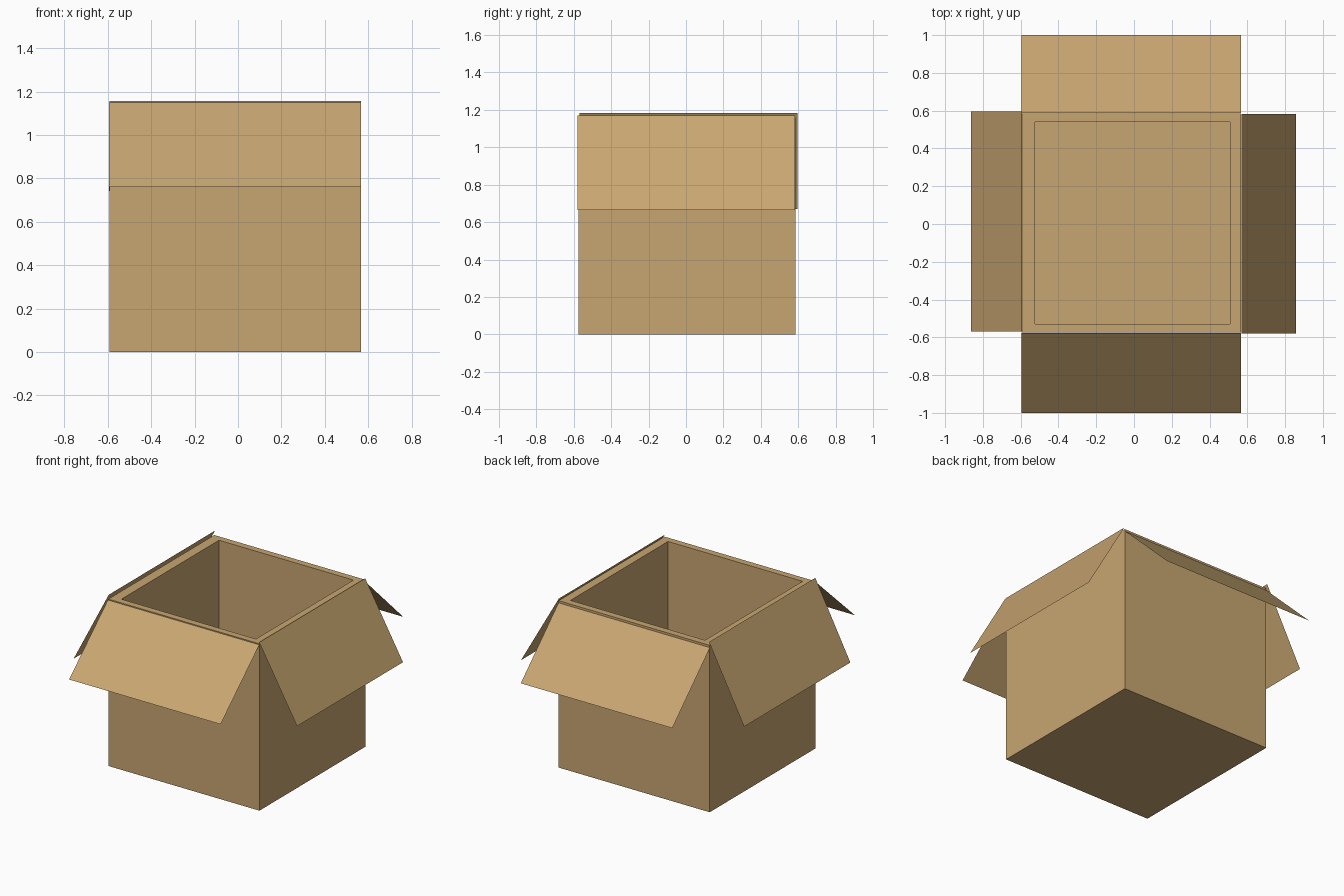
import bpy, bmesh
from mathutils import Vector

if "Cube" in bpy.data.objects:
    bpy.data.objects.remove(bpy.data.objects["Cube"])

card = bpy.data.materials.new("cardboard")
card.diffuse_color = (0.578, 0.381, 0.165, 1)
card.use_nodes = True
card.node_tree.nodes["Principled BSDF"].inputs["Base Color"].default_value = card.diffuse_color


def add_object(name, bm):
    mesh = bpy.data.meshes.new(name)
    bm.to_mesh(mesh)
    bm.free()
    mesh.materials.append(card)
    obj = bpy.data.objects.new(name, mesh)
    bpy.context.collection.objects.link(obj)
    return obj


# Box body: outer block, top inset to the opening, then sunk to the floor
X0, X1, Y0, Y1, H = -0.592, 0.567, -0.575, 0.586, 1.157
FLOOR = 0.05
bm = bmesh.new()
bmesh.ops.create_cube(bm, size=1)
for v in bm.verts:
    v.co = Vector((X1 if v.co.x > 0 else X0,
                   Y1 if v.co.y > 0 else Y0,
                   H if v.co.z > 0 else 0))
bm.normal_update()
top = max(bm.faces, key=lambda f: f.calc_center_median().z)
bmesh.ops.inset_region(bm, faces=[top], thickness=0.05)
for v in top.verts:
    v.co = Vector((0.508 if v.co.x > 0 else -0.524,
                   0.540 if v.co.y > 0 else -0.529, H))
result = bmesh.ops.extrude_face_region(bm, geom=[top])
for v in [g for g in result["geom"] if isinstance(g, bmesh.types.BMVert)]:
    v.co.z = FLOOR
if top.is_valid:
    bmesh.ops.delete(bm, geom=[top], context='FACES_ONLY')
bmesh.ops.recalc_face_normals(bm, faces=bm.faces)
add_object("box_body", bm)


# Folded-out flaps: thin sheets running from a hinge edge to a lower outer edge
def flap(name, hinge_a, hinge_b, drop):
    a, b, d = Vector(hinge_a), Vector(hinge_b), Vector(drop)
    bm = bmesh.new()
    face = bm.faces.new([bm.verts.new(p) for p in (a, b, b + d, a + d)])
    face.normal_update()
    if face.normal.z < 0:
        face.normal_flip()
    add_object(name, bm)


flap("front_flap", (-0.595, -0.576, 1.150), (0.567, -0.576, 1.150), (0, -0.424, -0.389))
flap("back_flap", (-0.595, 0.587, 1.142), (0.567, 0.587, 1.142), (0, 0.413, -0.400))
flap("right_flap", (0.568, -0.579, 1.169), (0.568, 0.582, 1.169), (0.290, 0, -0.504))
flap("left_flap", (-0.593, -0.569, 1.184), (-0.593, 0.595, 1.184), (-0.269, 0, -0.515))
